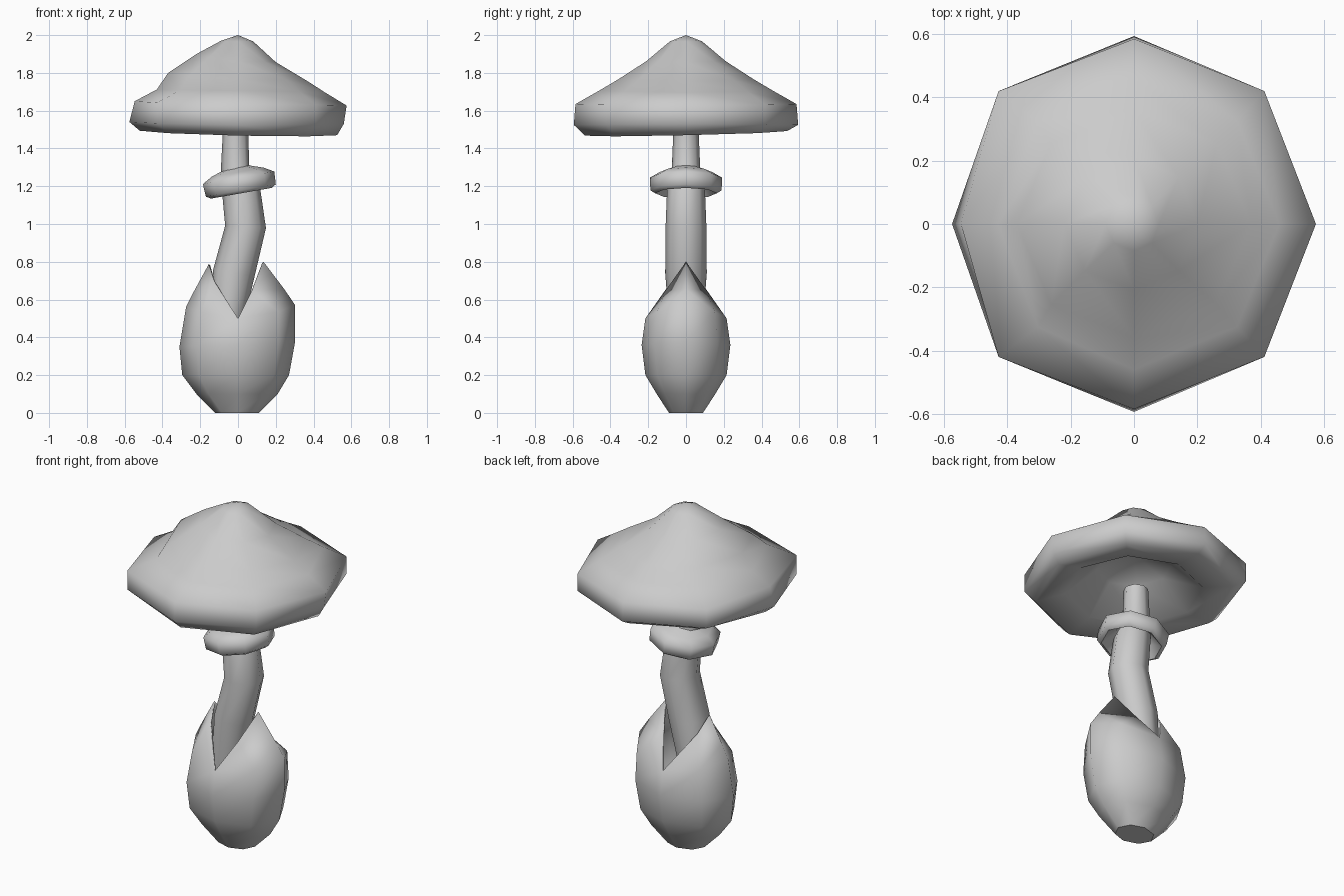
import bpy, bmesh, math
from mathutils import Matrix, Vector

if "Cube" in bpy.data.objects:
    bpy.data.objects.remove(bpy.data.objects["Cube"])

SIDES = 8
grey = bpy.data.materials.new("plain_grey")
grey.diffuse_color = (0.6, 0.6, 0.6, 1)
grey.use_nodes = True
grey.node_tree.nodes["Principled BSDF"].inputs["Base Color"].default_value = grey.diffuse_color


def finish(name, bm, angle):
    """Turn a bmesh into a smooth-shaded object."""
    bmesh.ops.recalc_face_normals(bm, faces=bm.faces)
    mesh = bpy.data.meshes.new(name)
    bm.to_mesh(mesh)
    bm.free()
    mesh.materials.append(grey)
    obj = bpy.data.objects.new(name, mesh)
    bpy.context.collection.objects.link(obj)
    bpy.ops.object.select_all(action='DESELECT')
    obj.select_set(True)
    bpy.context.view_layer.objects.active = obj
    bpy.ops.object.shade_smooth_by_angle(angle=math.radians(angle))
    return obj


def ring(bm, left, right, depth, zl, zr, zy):
    """Eight-sided ring with separate left/right reach and heights."""
    verts = []
    for i in range(SIDES):
        a = 2 * math.pi * i / SIDES
        c, s = math.cos(a), math.sin(a)
        side_z = zr if c > 0 else zl
        verts.append(bm.verts.new((c * (right if c > 0 else left), s * depth,
                                   zy + (side_z - zy) * c * c)))
    return verts


def bridge(bm, rings, closed=False):
    pairs = list(zip(rings, rings[1:]))
    if closed:
        pairs.append((rings[-1], rings[0]))
    for a, b in pairs:
        for i in range(SIDES):
            j = (i + 1) % SIDES
            bm.faces.new((a[i], a[j], b[j], b[i]))


def fan(bm, loop, point):
    tip = bm.verts.new(point)
    for i in range(SIDES):
        bm.faces.new((loop[i], loop[(i + 1) % SIDES], tip))


# Cap: peaked dome, thick rim, hollow underside
bm = bmesh.new()
cap_rows = [  # left, right, depth, z left, z right, z front/back
    (.09, .08, .085, 1.970, 1.967, 1.967),
    (.22, .20, .21, 1.900, 1.857, 1.862),
    (.37, .37, .36, 1.800, 1.755, 1.765),
    (.43, .46, .46, 1.712, 1.697, 1.706),
    (.547, .575, .585, 1.650, 1.627, 1.635),
    (.575, .56, .594, 1.540, 1.530, 1.525),
    (.52, .525, .535, 1.482, 1.482, 1.480),
    (.37, .37, .37, 1.505, 1.505, 1.500),
    (.20, .20, .20, 1.650, 1.640, 1.640),
]
rows = [ring(bm, *r) for r in cap_rows]
for k in (4, 5):  # rim corners reach a little further left
    for i in (1, 3, 5, 7):
        v = rows[k][i].co
        v.x = math.copysign(.42, v.x) - .008
        v.y = math.copysign(.42, v.y)
for v in rows[6]:  # rim underside dips at the front right
    v.co.z += .012 * (v.co.y - v.co.x) / .53
bridge(bm, rows)
fan(bm, rows[0], (0, 0, 2.0))
fan(bm, rows[-1], (0, 0, 1.73))
finish("cap", bm, 100)

# Stem: bent tapering tube
bm = bmesh.new()
rows = []
for x, z, r, tilt in [(-.07, .42, .085, .1), (-.022, .74, .110, .15), (.04, .985, .108, .06),
                      (.015, 1.19, .10, -.15), (-.015, 1.30, .075, 0), (-.013, 1.51, .066, 0)]:
    rows.append(ring(bm, r, r, r, 0, 0, 0))
    for v in rows[-1]:
        v.co = Vector((x + v.co.x, v.co.y, z - v.co.x * tilt))
bridge(bm, rows)
bm.faces.new(rows[0])
bm.faces.new(rows[-1])
finish("stem", bm, 60)

# Collar: tilted, hollow-bottomed ring around the stem
bm = bmesh.new()
rows = [ring(bm, r, r, r, z, z, z) for r, z in
        [(.06, .085), (.14, .058), (.192, .028), (.188, -.04), (.163, -.055), (.10, .01)]]
bridge(bm, rows, closed=True)
bm.transform(Matrix.Translation((.008, 0, 1.217)) @ Matrix.Rotation(math.radians(-10), 4, 'Y'))
finish("collar", bm, 75)

# Base cup: swollen sack split into two pointed petals
bm = bmesh.new()
rows = [ring(bm, *r) for r in [
    (.12, .11, .09, 0, 0, 0),
    (.22, .21, .155, .10, .10, .10),
    (.295, .27, .215, .20, .20, .20),
    (.31, .303, .235, .35, .38, .36),
    (.275, .303, .215, .56, .57, .50)]]
bridge(bm, rows)
bm.faces.new(rows[0])
top = rows[-1]
petals = [  # first vertex, side, edge point, back point, tip
    (-2, 1, (.075, .107, .65), (.245, 0, .655), (.135, 0, .80)),
    (2, -1, (-.128, .075, .70), (-.235, 0, .64), (-.155, 0, .787))]
for start, side, edge_co, back_co, tip_co in petals:
    notch_a, diag_a, mid, diag_b, notch_b = [top[(start + k) % SIDES] for k in range(5)]
    ex, ey, ez = edge_co
    edge_a = bm.verts.new((ex, -side * ey, ez))
    edge_b = bm.verts.new((ex, side * ey, ez))
    back = bm.verts.new(back_co)
    tip = bm.verts.new(tip_co)
    for notch, diag, edge in ((notch_a, diag_a, edge_a), (notch_b, diag_b, edge_b)):
        bm.faces.new((notch, diag, edge))
        bm.faces.new((diag, mid, back, edge))
        bm.faces.new((edge, back, tip))
cup = finish("base_cup", bm, 110)
for e in cup.data.edges:  # crisp edge around the flat foot
    if all(cup.data.vertices[i].co.z < .001 for i in e.vertices):
        e.use_edge_sharp = True
shell = cup.modifiers.new("shell", 'SOLIDIFY')
shell.thickness = .008
shell.offset = -1
